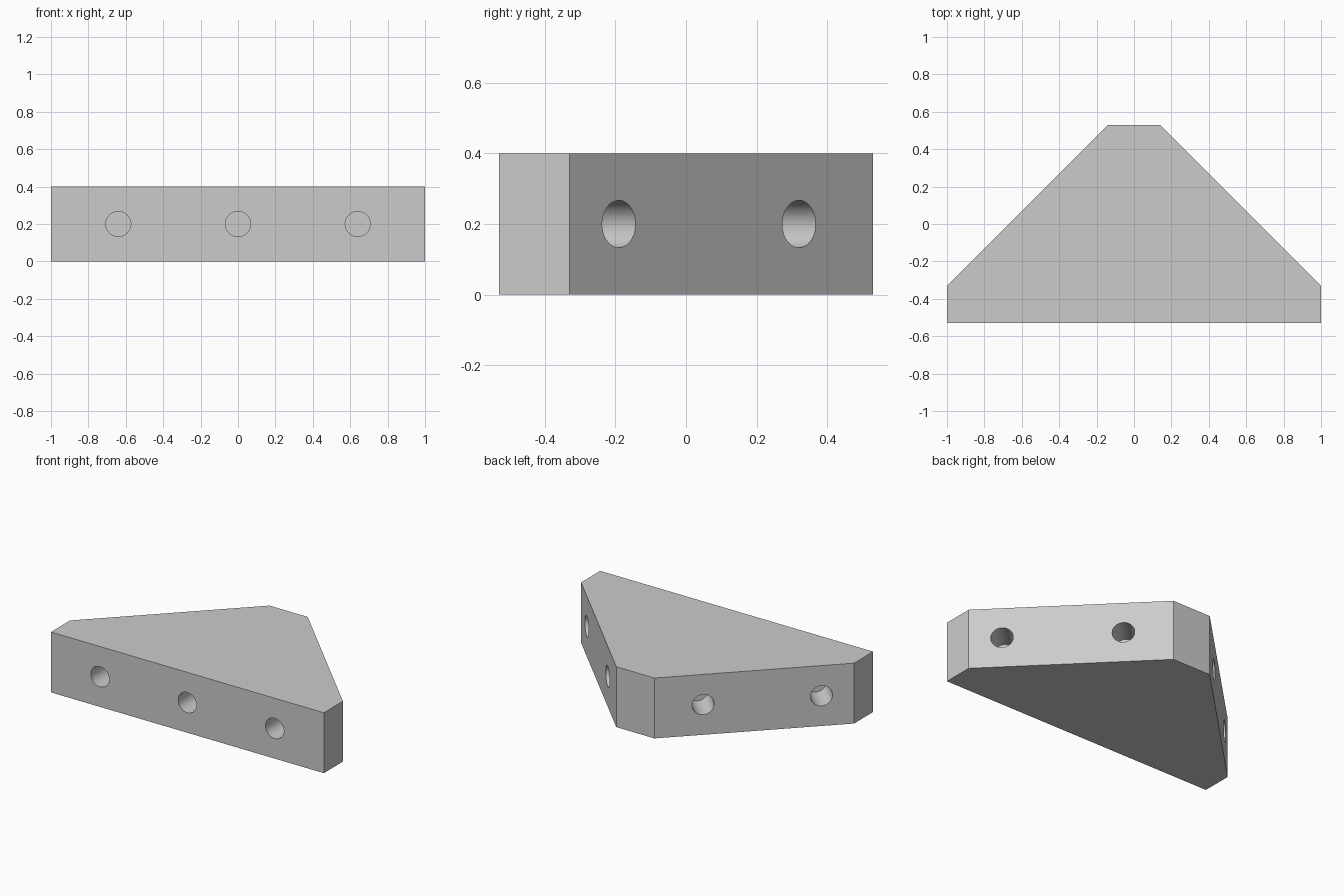
import bpy, bmesh
from math import radians
from mathutils import Vector, Matrix

cube = bpy.data.objects.get("Cube")
if cube:
    bpy.data.objects.remove(cube, do_unlink=True)

HEIGHT, RADIUS, DEPTH = 0.4, 0.067, 0.2

grey = bpy.data.materials.new("light_grey")
grey.use_nodes = True
colour = (0.6, 0.6, 0.6, 1)
grey.diffuse_color = colour
grey.node_tree.nodes["Principled BSDF"].inputs["Base Color"].default_value = colour


def make_object(name, bm):
    bmesh.ops.recalc_face_normals(bm, faces=bm.faces)
    mesh = bpy.data.meshes.new(name)
    bm.to_mesh(mesh)
    bm.free()
    mesh.materials.append(grey)
    obj = bpy.data.objects.new(name, mesh)
    bpy.context.collection.objects.link(obj)
    return obj


# Corner block: a triangle with clipped corners, extruded upwards
half = [(1, -0.53), (1, -0.33), (0.14, 0.53)]
outline = half + [(-x, y) for x, y in reversed(half)]
bm = bmesh.new()
base = bm.faces.new([bm.verts.new((x, y, 0)) for x, y in outline])
extruded = bmesh.ops.extrude_face_region(bm, geom=[base], use_keep_orig=True)
top = [v for v in extruded["geom"] if isinstance(v, bmesh.types.BMVert)]
bmesh.ops.translate(bm, verts=top, vec=(0, 0, HEIGHT))
block = make_object("corner_block", bm)

# Blind holes: three in the front, two in each slanted side
holes = [((x, -0.53), (0, 1)) for x in (-0.64, 0, 0.64)]
for side in (-1, 1):
    for x, y in ((0.86, -0.19), (0.35, 0.32)):
        holes.append(((side * x, y), (-side, -1)))

bm = bmesh.new()
overshoot = 0.05
for (x, y), inward in holes:
    direction = Vector((*inward, 0)).normalized()
    centre = Vector((x, y, HEIGHT / 2)) + direction * (DEPTH - overshoot) / 2
    turn = direction.to_track_quat('Z', 'Y').to_matrix().to_4x4()
    bmesh.ops.create_cone(bm, cap_ends=True, segments=48, radius1=RADIUS,
                          radius2=RADIUS, depth=DEPTH + overshoot,
                          matrix=Matrix.Translation(centre) @ turn)
cutter = make_object("hole_cutter", bm)
cutter.hide_render = True

# Drill the holes and keep the finished block only
drill = block.modifiers.new("drill_holes", 'BOOLEAN')
drill.operation = 'DIFFERENCE'
drill.solver = 'EXACT'
drill.object = cutter
for obj in bpy.context.selected_objects:
    obj.select_set(False)
bpy.context.view_layer.objects.active = block
block.select_set(True)
bpy.ops.object.modifier_apply(modifier=drill.name)
bpy.data.objects.remove(cutter, do_unlink=True)
bpy.ops.object.shade_smooth_by_angle(angle=radians(30))
